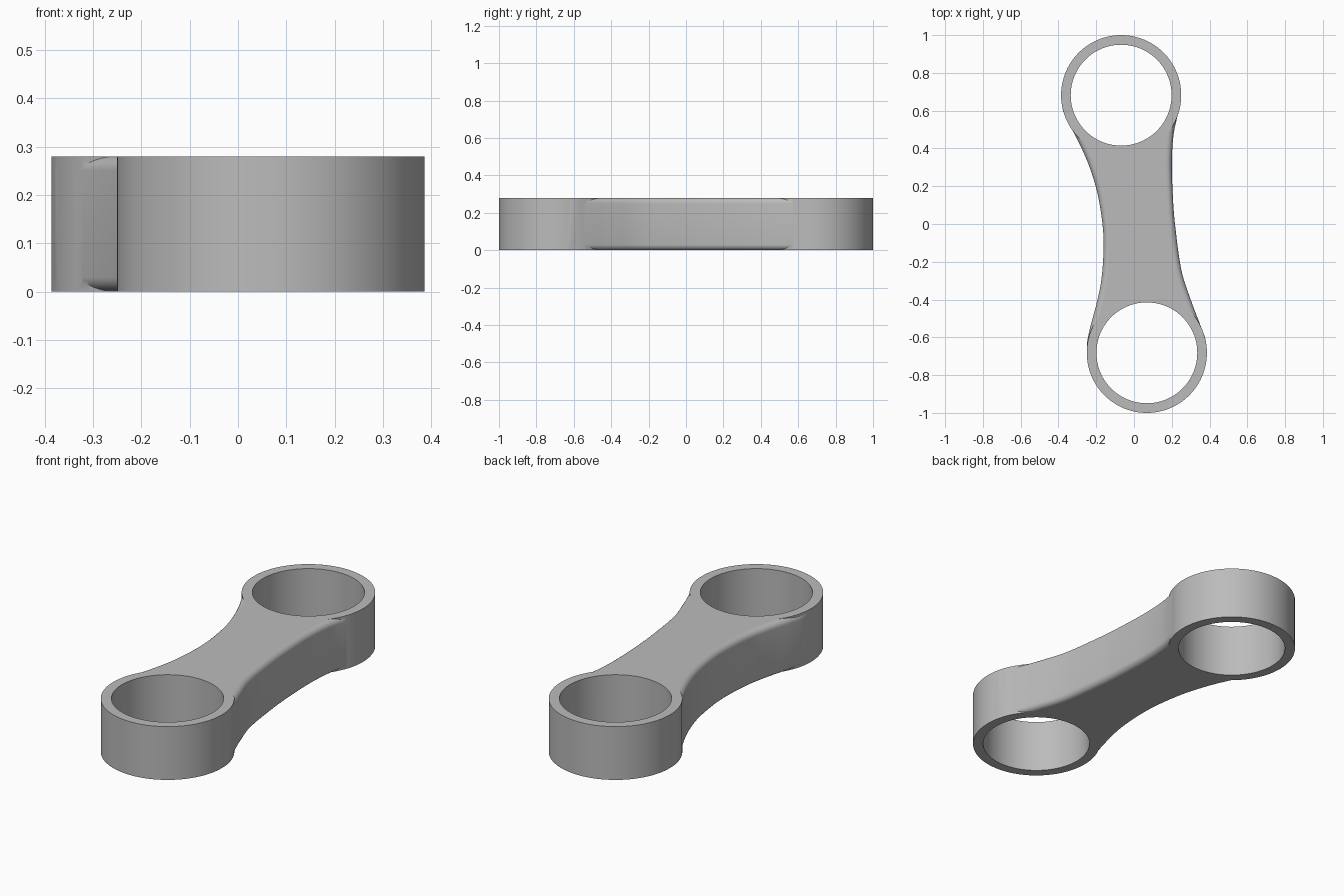
import bpy
import bmesh
import math
from mathutils import Vector

cube = bpy.data.objects.get("Cube")
if cube:
    bpy.data.objects.remove(cube, do_unlink=True)

HEIGHT = 0.28
RING_RADIUS, HOLE_RADIUS = 0.318, 0.267
CENTRES = [(-0.068, 0.682), (0.068, -0.682)]
EDGE_ROUND = 0.03

grey = bpy.data.materials.new("grey")
grey.use_nodes = True
colour = (0.5, 0.5, 0.5, 1)
grey.diffuse_color = colour
grey.node_tree.nodes["Principled BSDF"].inputs["Base Color"].default_value = colour


def smooth_path(points, steps=8):
    """Catmull-Rom curve through the points."""
    pts = [Vector(p) for p in points]
    pts = [2 * pts[0] - pts[1]] + pts + [2 * pts[-1] - pts[-2]]
    path = []
    for a, b, c, d in zip(pts, pts[1:], pts[2:], pts[3:]):
        for i in range(steps):
            t = i / steps
            path.append(0.5 * (2 * b + (c - a) * t + (2 * a - 5 * b + 4 * c - d) * t**2
                               + (3 * b - a - 3 * c + d) * t**3))
    return path + [pts[-2]]


def cylinder(name, centre, radius, z0, z1):
    bpy.ops.mesh.primitive_cylinder_add(vertices=96, radius=radius, depth=z1 - z0,
                                        location=(*centre, (z0 + z1) / 2))
    obj = bpy.context.object
    obj.name = name
    obj.data.materials.append(grey)
    return obj


def combine(target, tool, operation):
    mod = target.modifiers.new(operation.title(), 'BOOLEAN')
    mod.operation, mod.object, mod.solver = operation, tool, 'EXACT'
    bpy.context.view_layer.objects.active = target
    bpy.ops.object.modifier_apply(modifier=mod.name)
    bpy.data.objects.remove(tool, do_unlink=True)


# Waisted web: its two curved sides run tangent into the rings
left = smooth_path([(-0.37, 0.70), (-0.38, 0.62), (-0.351, 0.545), (-0.288, 0.423),
                    (-0.235, 0.30), (-0.193, 0.16), (-0.167, 0), (-0.161, -0.13),
                    (-0.172, -0.29), (-0.198, -0.42), (-0.235, -0.56), (-0.249, -0.65),
                    (-0.235, -0.76)])
right = smooth_path([(0.37, -0.70), (0.38, -0.62), (0.351, -0.535), (0.30, -0.40),
                     (0.25, -0.24), (0.217, 0), (0.205, 0.16), (0.20, 0.33),
                     (0.21, 0.476), (0.232, 0.58), (0.248, 0.67), (0.235, 0.76)])
outline = left + right
bm = bmesh.new()
base = bm.faces.new([bm.verts.new((p.x, p.y, 0)) for p in outline])
raised = bmesh.ops.extrude_face_region(bm, geom=[base], use_keep_orig=True)
top_verts = [g for g in raised["geom"] if isinstance(g, bmesh.types.BMVert)]
bmesh.ops.translate(bm, verts=top_verts, vec=(0, 0, HEIGHT))
bmesh.ops.recalc_face_normals(bm, faces=bm.faces)

# Round the long upper and lower edges, not the ends hidden in the rings
rims = [e for e in bm.edges
        if abs(e.verts[0].co.z - e.verts[1].co.z) < 0.001 and e.calc_length() < 0.3]
bmesh.ops.bevel(bm, geom=rims, offset=EDGE_ROUND, segments=6, profile=0.5, affect='EDGES')
mesh = bpy.data.meshes.new("link_arm")
bm.to_mesh(mesh)
bm.free()
link = bpy.data.objects.new("link_arm", mesh)
bpy.context.collection.objects.link(link)
link.data.materials.append(grey)

# End rings, then the through holes
for centre in CENTRES:
    combine(link, cylinder("ring", centre, RING_RADIUS, 0, HEIGHT), 'UNION')
for centre in CENTRES:
    combine(link, cylinder("bore", centre, HOLE_RADIUS, -0.1, HEIGHT + 0.1), 'DIFFERENCE')

# Smooth walls with crisp rims and truly flat top and bottom
bpy.ops.object.select_all(action='DESELECT')
link.select_set(True)
bpy.context.view_layer.objects.active = link
bpy.ops.object.shade_smooth_by_angle(angle=math.radians(35))
for face in link.data.polygons:
    if abs(face.normal.z) > 0.999:
        face.use_smooth = False
    face.material_index = 0
